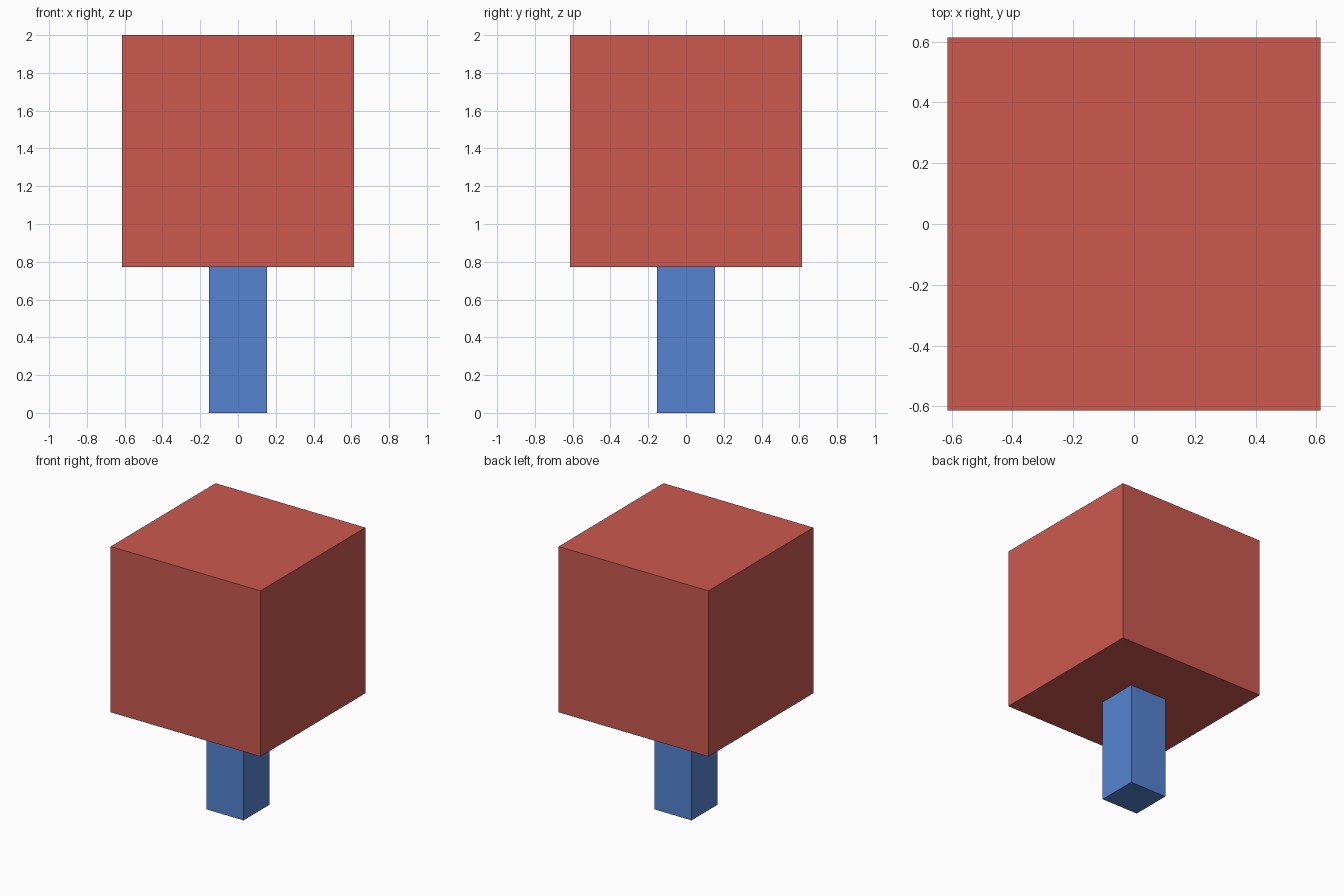
import bpy

if "Cube" in bpy.data.objects:
    bpy.data.objects.remove(bpy.data.objects["Cube"])


def material(name, color):
    mat = bpy.data.materials.new(name)
    mat.diffuse_color = color
    mat.use_nodes = True
    mat.node_tree.nodes["Principled BSDF"].inputs["Base Color"].default_value = mat.diffuse_color
    return mat


def box(name, width, z0, z1, mat):
    bpy.ops.mesh.primitive_cube_add(size=1, location=(0, 0, (z0 + z1) / 2))
    obj = bpy.context.object
    obj.name = name
    obj.scale = (width, width, z1 - z0)
    bpy.ops.object.transform_apply(location=False, rotation=False, scale=True)
    obj.data.materials.append(mat)
    return obj


JOINT_Z = 0.772  # height where the post meets the block

# Square post standing on the ground
box("post", 0.306, 0, JOINT_Z, material("blue", (0.09, 0.23, 0.64, 1)))

# Large cube on top
box("head_block", 1.228, JOINT_Z, 2, material("red", (0.6, 0.1, 0.08, 1)))
